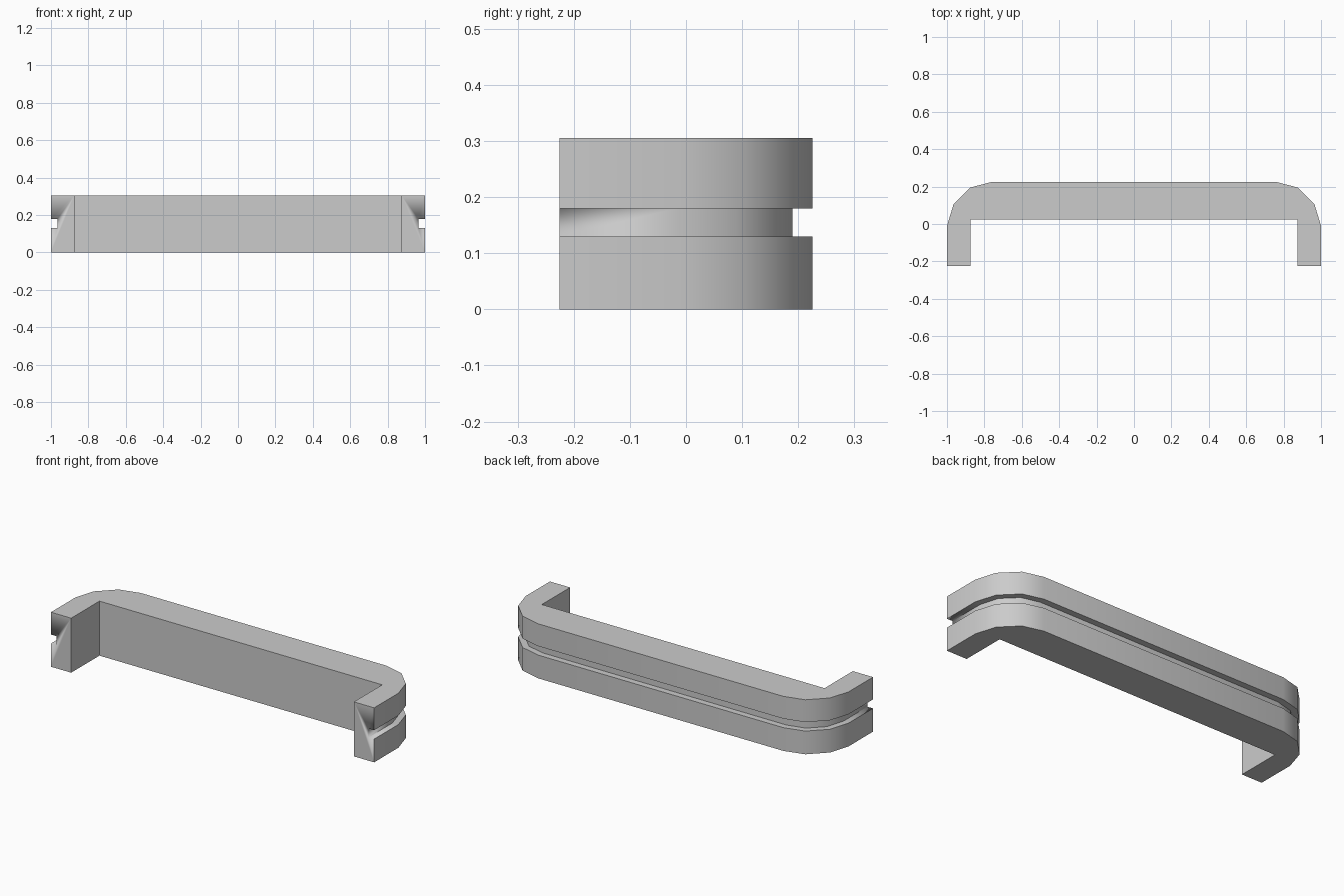
import bpy
import bmesh
import math

cube = bpy.data.objects.get("Cube")
if cube:
    bpy.data.objects.remove(cube, do_unlink=True)

# Plain grey metal
grey = bpy.data.materials.new("plain_grey")
grey.use_nodes = True
colour = (0.6, 0.6, 0.6, 1)
grey.diffuse_color = colour
grey.node_tree.nodes["Principled BSDF"].inputs["Base Color"].default_value = colour

HEIGHT, GROOVE_LOW, GROOVE_HIGH = 0.305, 0.13, 0.18
FRONT = -0.225

# Plan of the left half: inner, outer and groove-bottom point at each station
corner = (0.875, 0.025)
half = [
    ((0.875, FRONT), (1.0, FRONT), (0.965, FRONT)),
    (corner, (1.0, -0.01), (0.965, -0.015)),
    (corner, (0.965, 0.105), (0.935, 0.087)),
    (corner, (0.875, 0.195), (0.857, 0.164)),
    (corner, (0.76, 0.225), (0.755, 0.19)),
]
mirrored = [tuple((-x, y) for x, y in s) for s in reversed(half)]

# Sweep the grooved cross-section through the stations
bm = bmesh.new()
rings = []
for inner, outer, groove in half + mirrored:
    section = [(inner, 0), (outer, 0), (outer, GROOVE_LOW), (groove, GROOVE_LOW),
               (groove, GROOVE_HIGH), (outer, GROOVE_HIGH), (outer, HEIGHT), (inner, HEIGHT)]
    rings.append([bm.verts.new((*p, z)) for p, z in section])

count = len(rings[0])
for a, b in zip(rings, rings[1:]):
    for i in range(count):
        j = (i + 1) % count
        bm.faces.new((a[i], a[j], b[j], b[i]))
for ring in (rings[0], rings[-1]):
    bm.faces.new(ring)
bmesh.ops.remove_doubles(bm, verts=bm.verts, dist=0.0001)
bmesh.ops.recalc_face_normals(bm, faces=bm.faces)

# Smooth the bends, keep the corners sharp, blend the ends into the groove
for face in bm.faces:
    face.smooth = True
for edge in bm.edges:
    edge.smooth = edge.calc_face_angle(0) < math.radians(35)
    at_end = all(abs(v.co.y - FRONT) < 0.001 for v in edge.verts)
    in_groove = all(GROOVE_LOW - 0.01 < v.co.z < GROOVE_HIGH + 0.01 for v in edge.verts)
    if at_end and in_groove:
        edge.smooth = True

mesh = bpy.data.meshes.new("grooved_bar")
bm.to_mesh(mesh)
bm.free()
mesh.materials.append(grey)
bar = bpy.data.objects.new("grooved_bar", mesh)
bpy.context.collection.objects.link(bar)
